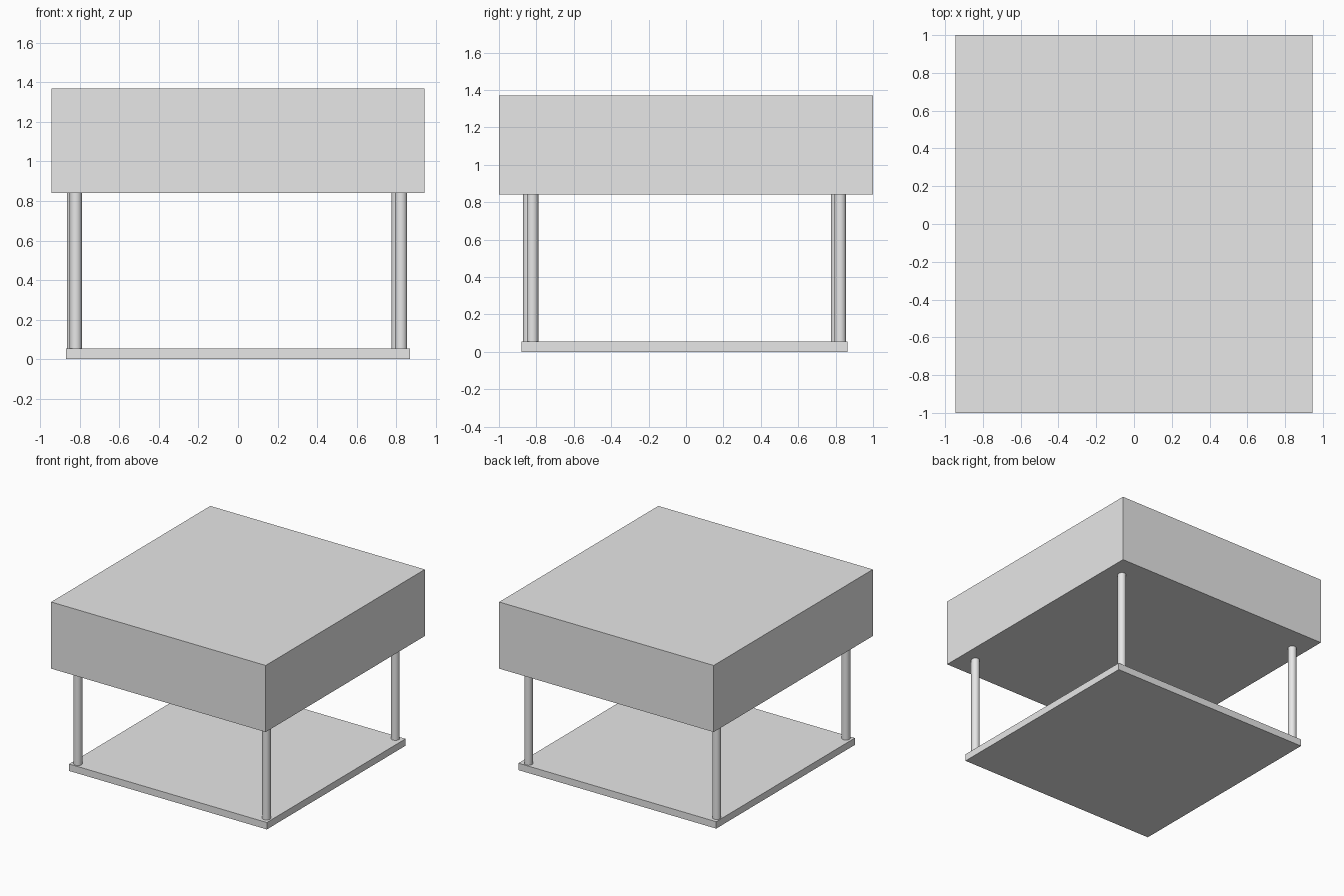
import bpy
import math

default = bpy.data.objects.get("Cube")
if default:
    bpy.data.objects.remove(default, do_unlink=True)

# Single plain grey
grey = bpy.data.materials.new("plain grey")
grey.use_nodes = True
grey.diffuse_color = (0.8, 0.8, 0.8, 1)
grey.node_tree.nodes["Principled BSDF"].inputs["Base Color"].default_value = grey.diffuse_color

BASE_TOP = 0.055
BLOCK_BOTTOM = 0.84
BLOCK_TOP = 1.37
LEG_RADIUS = 0.031


def box(name, low, high):
    """Box spanning two opposite corners."""
    centre = [(a + b) / 2 for a, b in zip(low, high)]
    bpy.ops.mesh.primitive_cube_add(size=1, location=centre)
    obj = bpy.context.object
    obj.name = name
    obj.scale = [b - a for a, b in zip(low, high)]
    bpy.ops.object.transform_apply(location=False, rotation=False, scale=True)
    obj.data.materials.append(grey)


def leg(name, x, y):
    """Round post from the base plate up to the block."""
    bpy.ops.mesh.primitive_cylinder_add(
        vertices=32, radius=LEG_RADIUS, depth=BLOCK_BOTTOM - BASE_TOP,
        location=(x, y, (BASE_TOP + BLOCK_BOTTOM) / 2))
    obj = bpy.context.object
    obj.name = name
    obj.data.materials.append(grey)
    bpy.ops.object.shade_smooth_by_angle(angle=math.radians(40))


# Base plate and upper block
box("base_plate", (-0.87, -0.88, 0), (0.87, 0.863, BASE_TOP))
box("upper_block", (-0.944, -1, BLOCK_BOTTOM), (0.944, 1, BLOCK_TOP))

# Four slightly uneven legs
leg("front_left_leg", 0.825, -0.82)
leg("front_right_leg", -0.82, -0.84)
leg("back_left_leg", 0.808, 0.825)
leg("back_right_leg", -0.835, 0.805)
